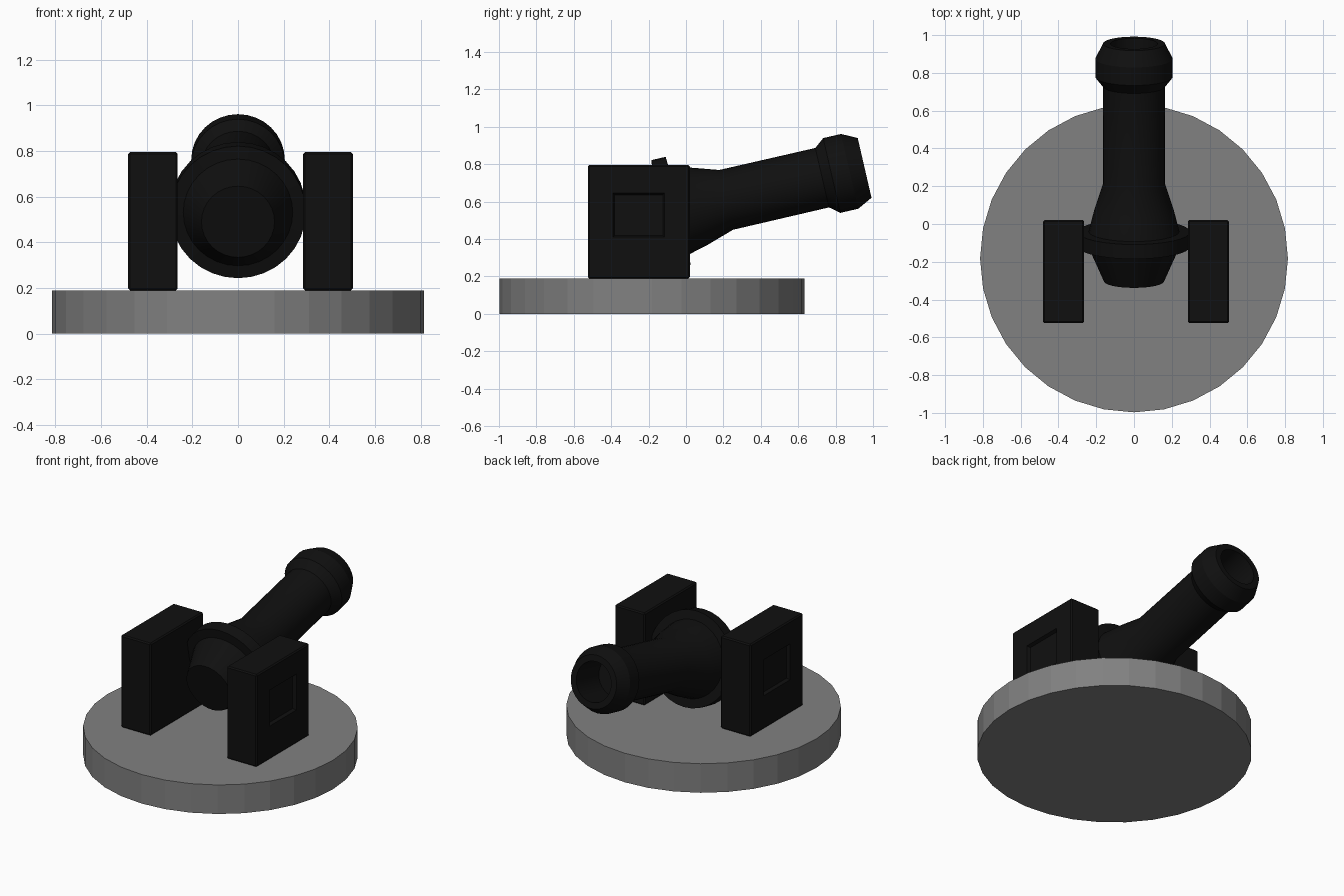
import bpy, bmesh, math
from mathutils import Matrix, Vector

if "Cube" in bpy.data.objects:
    bpy.data.objects.remove(bpy.data.objects["Cube"])


def material(name, value):
    m = bpy.data.materials.new(name)
    m.diffuse_color = (value, value, value, 1)
    m.use_nodes = True
    m.node_tree.nodes["Principled BSDF"].inputs["Base Color"].default_value = m.diffuse_color
    return m


stone = material("grey stone", 0.22)
iron = material("black iron", 0.005)


def make(name, bm, mat):
    bmesh.ops.recalc_face_normals(bm, faces=bm.faces[:])
    mesh = bpy.data.meshes.new(name)
    bm.to_mesh(mesh)
    bm.free()
    mesh.materials.append(mat)
    ob = bpy.data.objects.new(name, mesh)
    bpy.context.collection.objects.link(ob)
    return ob


def smooth(ob, degrees):
    bpy.ops.object.select_all(action='DESELECT')
    ob.select_set(True)
    bpy.context.view_layer.objects.active = ob
    bpy.ops.object.shade_smooth_by_angle(angle=math.radians(degrees))


# Round base
bm = bmesh.new()
bmesh.ops.create_cone(bm, cap_ends=True, segments=32, radius1=0.815, radius2=0.815, depth=0.19,
                      matrix=Matrix.Translation((0, -0.182, 0.095)) @ Matrix.Rotation(math.pi / 2, 4, 'Z'))
make("round_base", bm, stone)


# Side supports with a recessed panel on the outer face
def support(name, x, side):
    size = Vector((0.218, 0.546, 0.605))
    centre = Vector((x, -0.252, 0.4925))
    bm = bmesh.new()
    bmesh.ops.create_cube(bm, size=1, matrix=Matrix.Translation(centre) @ Matrix.Diagonal((*size, 1)))
    bmesh.ops.bevel(bm, geom=bm.edges[:], offset=0.008, segments=1, affect='EDGES', profile=0.5)
    bm.normal_update()
    outer = max(bm.faces, key=lambda f: f.normal.x * side * f.calc_area())
    # inset to a panel, then push it inwards
    bmesh.ops.inset_region(bm, faces=[outer], thickness=0.1)
    limits_y, limits_z = (-0.39, -0.115), (0.41, 0.645)
    mid = outer.calc_center_median()
    for v in outer.verts:
        v.co.y = limits_y[v.co.y > mid.y]
        v.co.z = limits_z[v.co.z > mid.z]
    bmesh.ops.inset_region(bm, faces=[outer], thickness=0.012, depth=0)
    for v in outer.verts:
        v.co.x -= side * 0.02
    make(name, bm, iron)


support("left_support", -0.373, -1)
support("right_support", 0.394, 1)

# Barrel: (distance along axis, radius), from breech to bore floor
profile = [(-0.31, 0), (-0.31, 0.16), (-0.128, 0.24), (-0.122, 0.297), (-0.043, 0.297),
           (-0.04, 0.24), (0.07, 0.212), (0.22, 0.164), (0.747, 0.163), (0.80, 0.205),
           (0.898, 0.205), (0.98, 0.164), (0.98, 0.125), (0.74, 0.125), (0.74, 0)]
bm = bmesh.new()
verts = [bm.verts.new((0, t, r)) for t, r in profile]
edges = [bm.edges.new(pair) for pair in zip(verts, verts[1:])]
bmesh.ops.spin(bm, geom=verts + edges, cent=(0, 0, 0), axis=(0, 1, 0),
               angle=2 * math.pi, steps=32, use_merge=True)
bmesh.ops.remove_doubles(bm, verts=bm.verts[:], dist=0.0005)
bmesh.ops.transform(bm, verts=bm.verts[:],
                    matrix=Matrix.Translation((0, 0, 0.56)) @ Matrix.Rotation(math.radians(13), 4, 'X'))
smooth(make("cannon_barrel", bm, iron), 20)
